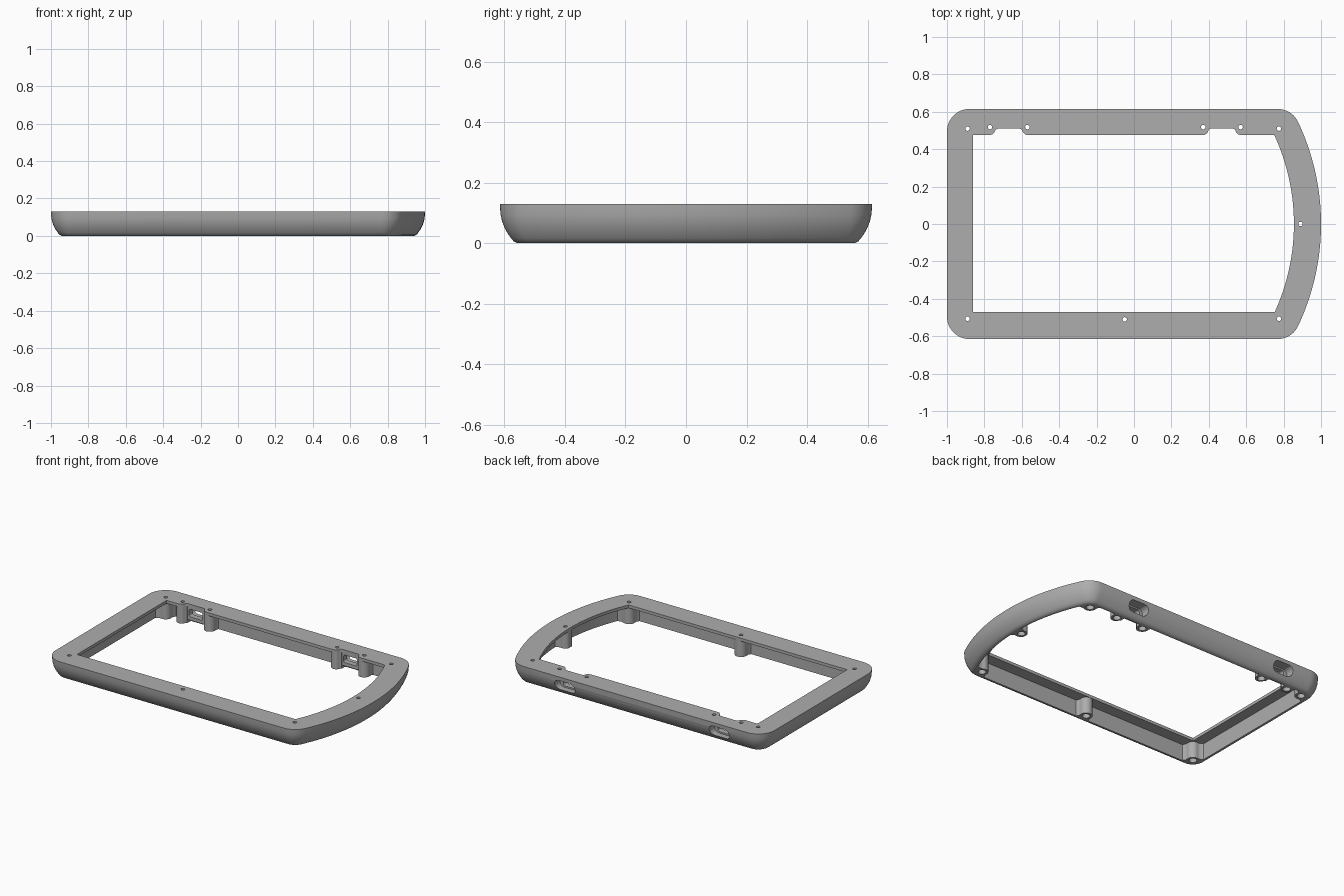
import bpy, bmesh, math
from mathutils import Vector

if "Cube" in bpy.data.objects:
    bpy.data.objects.remove(bpy.data.objects["Cube"], do_unlink=True)

TOP = 0.13          # overall height
HALF = 0.615        # half depth
CORNER = 0.12       # plan corner radius
BOW = 1.275         # radius of the bowed end
BOW_X = 1 - BOW

grey = bpy.data.materials.new("satin_grey")
grey.use_nodes = True
colour = (0.42, 0.42, 0.42, 1)
grey.diffuse_color = colour
grey.node_tree.nodes["Principled BSDF"].inputs["Base Color"].default_value = colour


def arc(cx, cy, r, a0, a1, n):
    return [(cx + r * math.cos(a0 + (a1 - a0) * i / n),
             cy + r * math.sin(a0 + (a1 - a0) * i / n)) for i in range(n + 1)]


def outline(inset):
    """Plan outline, counter-clockwise, moved inward by inset."""
    r, cy = CORNER - inset, HALF - CORNER
    fx = BOW_X + math.sqrt((BOW - CORNER) ** 2 - cy ** 2)
    t = math.asin(cy / (BOW - CORNER))
    q = math.pi / 2
    pts = arc(BOW_X, 0, BOW - inset, -t, t, 32)
    pts += arc(fx, cy, r, t, q, 10)[1:]
    pts += arc(-1 + CORNER, cy, r, q, 2 * q, 12)
    pts += arc(-1 + CORNER, -cy, r, 2 * q, 3 * q, 12)
    pts += arc(fx, -cy, r, -q, -t, 10)[:-1]
    return pts


def loft(name, rings):
    """Closed solid through equal-length rings, lowest first."""
    bm = bmesh.new()
    rows = [[bm.verts.new(p) for p in ring] for ring in rings]
    n = len(rows[0])
    for a, b in zip(rows, rows[1:]):
        for i in range(n):
            j = (i + 1) % n
            bm.faces.new((a[i], a[j], b[j], b[i]))
    bm.faces.new(rows[0][::-1])
    bm.faces.new(rows[-1])
    bmesh.ops.recalc_face_normals(bm, faces=bm.faces)
    mesh = bpy.data.meshes.new(name)
    bm.to_mesh(mesh)
    bm.free()
    obj = bpy.data.objects.new(name, mesh)
    bpy.context.collection.objects.link(obj)
    mesh.materials.append(grey)
    return obj


def prism(name, pts, z0, z1):
    return loft(name, [[(x, y, z) for x, y in pts] for z in (z0, z1)])


def slot(name, x, z, w, h, r, y0, y1):
    """Rounded rectangle running along y."""
    pts = []
    for k, (sx, sz) in enumerate(((1, 1), (-1, 1), (-1, -1), (1, -1))):
        pts += arc(x + sx * (w / 2 - r), z + sz * (h / 2 - r), r,
                   k * math.pi / 2, (k + 1) * math.pi / 2, 8)
    return loft(name, [[(px, y, pz) for px, pz in pts] for y in (y0, y1)])


def subtract(target, cutter):
    mod = target.modifiers.new("cut", 'BOOLEAN')
    mod.operation = 'DIFFERENCE'
    mod.solver = 'EXACT'
    mod.object = cutter
    bpy.context.view_layer.objects.active = target
    bpy.ops.object.modifier_apply(modifier=mod.name)
    bpy.data.objects.remove(cutter, do_unlink=True)


def disc(x, y, r, n=24):
    return arc(x, y, r, 0, 2 * math.pi, n)[:-1]


# Outer body with an inward-curling wall
profile = [(0.058, 0), (0.046, 0.006), (0.037, 0.016), (0.026, 0.032),
           (0.016, 0.05), (0.008, 0.07), (0.002, 0.095), (0, TOP)]
frame = loft("bezel_frame", [[(x, y, z) for x, y in outline(d)] for d, z in profile])

# Hollow under the top lip; screw posts are left standing in it
hollow = prism("hollow_cutter", outline(0.068), -0.05, TOP - 0.02)
PORTS = (-0.67, 0.47)
posts = [(-0.89, 0.51, [(-1, 0), (0, 1)]), (-0.89, -0.507, [(-1, 0), (0, -1)]),
         (0.775, 0.51, [(1, 0.35), (0, 1)]), (0.775, -0.507, [(1, -0.35), (0, -1)]),
         (0.89, 0, [(1, 0)]), (-0.05, -0.51, [(0, -1)])]
posts += [(px + s * 0.1, 0.518, [(0, 1)]) for px in PORTS for s in (-1, 1)]

for x, y, directions in posts:
    subtract(hollow, prism("post", disc(x, y, 0.039), -0.1, 0.2))
    for d in directions:
        u = Vector(d).normalized()
        v = Vector((-u.y, u.x))
        c = Vector((x, y))
        # flared web tying the post to the wall
        web = [c - v * 0.0385, c + u * 0.02 - v * 0.0385, c + u * 0.05 - v * 0.055,
               c + u * 0.15 - v * 0.055, c + u * 0.15 + v * 0.055,
               c + u * 0.05 + v * 0.055, c + u * 0.02 + v * 0.0385, c + v * 0.0385]
        subtract(hollow, prism("web", [tuple(p) for p in web], -0.11, 0.21))

# Port backing blocks between the post pairs
for px in PORTS:
    block = [(px - 0.09, 0.513), (px + 0.09, 0.513), (px + 0.09, 0.65), (px - 0.09, 0.65)]
    subtract(hollow, prism("port_block", block, 0.022, 0.22))
subtract(frame, hollow)

# Window through the lip, with a shallow relief at each port
FRONT, BACK, LEFT, BOW_IN = -0.47, 0.475, -0.86, BOW - 0.145
window = [(LEFT, BACK), (LEFT, FRONT)]
window += arc(BOW_X, 0, BOW_IN, math.asin(FRONT / BOW_IN), math.asin(BACK / BOW_IN), 32)
relief = [(0.1, 0), (0.086, 0.005), (0.077, 0.014), (0.071, 0.027), (0.065, 0.033), (0.055, 0.036)]
for px in reversed(PORTS):
    window += [(px + dx, BACK + dy) for dx, dy in relief]
    window += [(px - dx, BACK + dy) for dx, dy in reversed(relief)]
subtract(frame, prism("window_cutter", window, -0.2, 0.3))

# Screw holes with counterbores from below
for x, y, _ in posts:
    subtract(frame, prism("screw_cutter", disc(x, y, 0.012, 16), -0.2, 0.3))
    subtract(frame, prism("counterbore_cutter", disc(x, y, 0.024, 20), -0.2, 0.03))

# Port openings: wide slot outside, smaller rounded rectangle inside
for px in PORTS:
    subtract(frame, slot("port_cutter", px, 0.07, 0.15, 0.07, 0.034, 0.55, 0.75))
    subtract(frame, slot("plug_cutter", px, 0.07, 0.1, 0.05, 0.012, 0.45, 0.7))

bpy.ops.object.select_all(action='DESELECT')
frame.select_set(True)
bpy.context.view_layer.objects.active = frame
bpy.ops.object.shade_smooth_by_angle(angle=math.radians(30))
